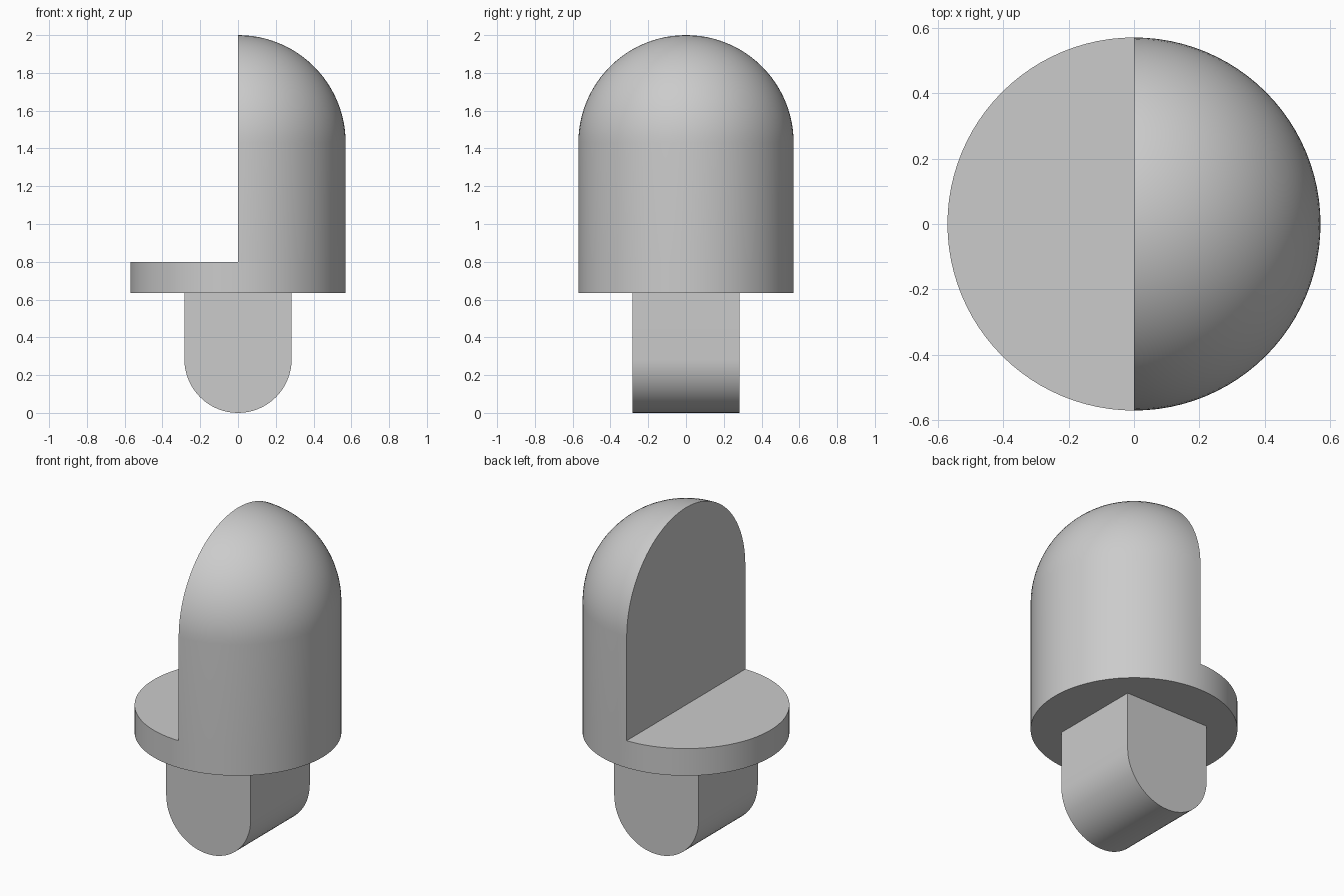
import bpy
import bmesh
from math import pi, sin, cos, radians

if "Cube" in bpy.data.objects:
    bpy.data.objects.remove(bpy.data.objects["Cube"])

RADIUS = 0.57      # body and flange
BASE_Z = 0.635     # underside of flange
LEDGE_Z = 0.8      # top of flange
TENON = 0.284      # half width of the square peg

grey = bpy.data.materials.new("plain grey")
grey.use_nodes = True
colour = (0.6, 0.6, 0.6, 1)
grey.diffuse_color = colour
grey.node_tree.nodes["Principled BSDF"].inputs["Base Color"].default_value = colour


def finish(name, bm):
    """Turn the mesh into a smooth shaded object with sharp edges kept."""
    bmesh.ops.recalc_face_normals(bm, faces=bm.faces)
    mesh = bpy.data.meshes.new(name)
    bm.to_mesh(mesh)
    bm.free()
    mesh.materials.append(grey)
    obj = bpy.data.objects.new(name, mesh)
    bpy.context.collection.objects.link(obj)
    bpy.ops.object.select_all(action="DESELECT")
    obj.select_set(True)
    bpy.context.view_layer.objects.active = obj
    bpy.ops.object.shade_smooth_by_angle(angle=radians(30))


def half_turn(bm, profile, angle):
    """Revolve a (radius, z) profile half way round the vertical axis."""
    verts = [bm.verts.new((0, -r, z)) for r, z in profile]
    edges = [bm.edges.new(pair) for pair in zip(verts, verts[1:])]
    bmesh.ops.spin(bm, geom=verts + edges, cent=(0, 0, 0), axis=(0, 0, 1),
                   angle=angle, steps=48)


# Body: full-height domed half on the left, low flange half on the right
bm = bmesh.new()
wall = [(0, BASE_Z), (RADIUS, BASE_Z), (RADIUS, LEDGE_Z)]
dome_steps = 24
dome = [(RADIUS * cos(a), 2 - RADIUS + RADIUS * sin(a))
        for a in (pi / 2 * i / dome_steps for i in range(dome_steps))]
half_turn(bm, wall + dome + [(0, 2)], pi)
half_turn(bm, wall + [(0, LEDGE_Z)], -pi)
bmesh.ops.remove_doubles(bm, verts=bm.verts, dist=0.0001)

# Flat upright face closing the cut through the dome
bmesh.ops.holes_fill(bm, edges=[e for e in bm.edges if e.is_boundary], sides=0)
finish("domed_body", bm)

# Peg: square block with a rounded bottom, running front to back
bm = bmesh.new()
steps = 32
outline = [(TENON, BASE_Z)]
outline += [(TENON * cos(a), TENON - TENON * sin(a))
            for a in (pi * i / steps for i in range(steps + 1))]
outline += [(-TENON, BASE_Z)]
face = bm.faces.new([bm.verts.new((x, -TENON, z)) for x, z in outline])
extruded = bmesh.ops.extrude_face_region(bm, geom=[face], use_keep_orig=True)["geom"]
bmesh.ops.translate(bm, vec=(0, 2 * TENON, 0),
                    verts=[v for v in extruded if isinstance(v, bmesh.types.BMVert)])
finish("rounded_peg", bm)
